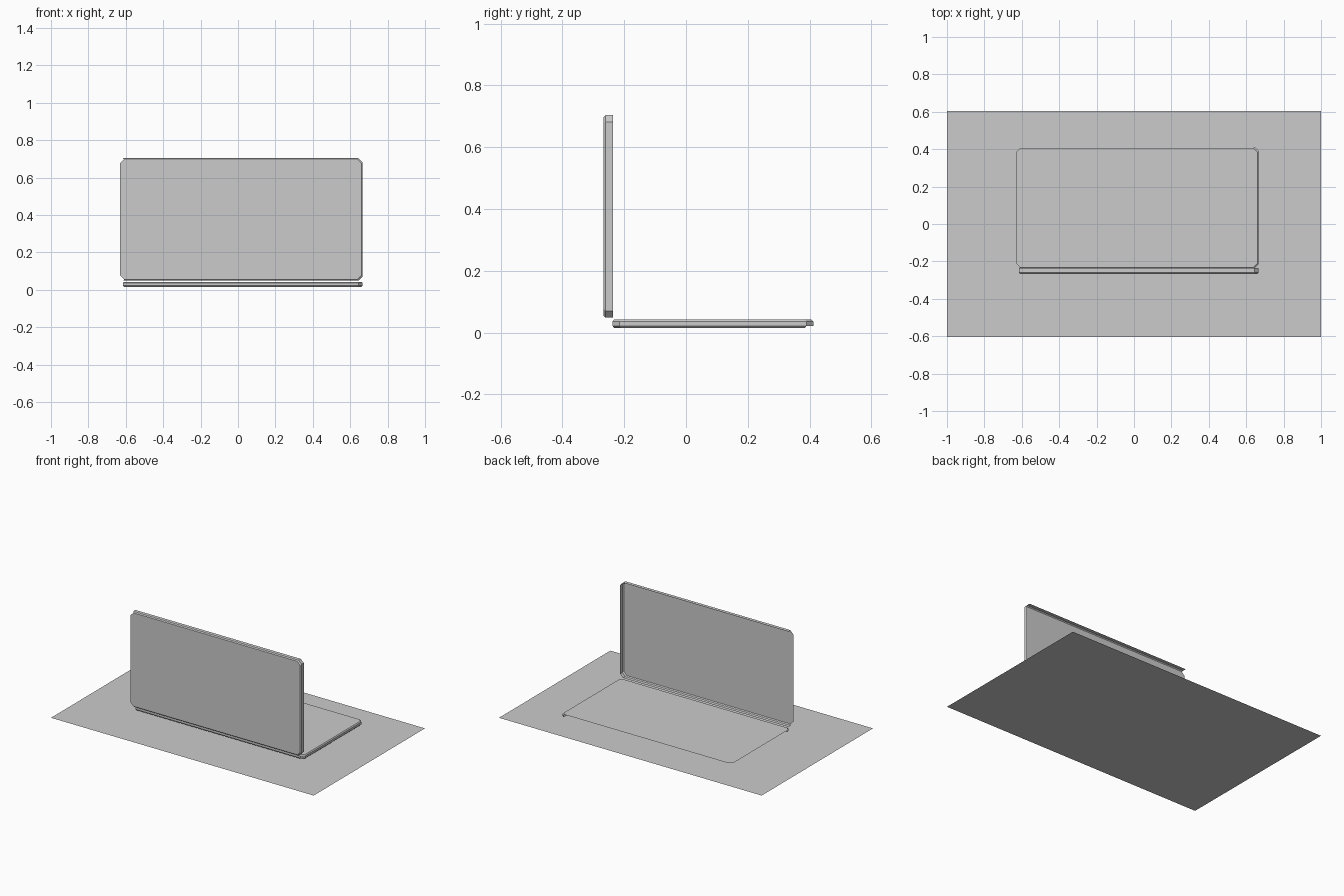
import bpy
import bmesh
from math import radians
from mathutils import Matrix

if "Cube" in bpy.data.objects:
    bpy.data.objects.remove(bpy.data.objects["Cube"], do_unlink=True)

grey = bpy.data.materials.new("plain grey")
grey.use_nodes = True
grey.diffuse_color = (0.6, 0.6, 0.6, 1)
grey.node_tree.nodes["Principled BSDF"].inputs["Base Color"].default_value = (0.6, 0.6, 0.6, 1)

SIDES = ["right", "right_far", "far", "left_far", "left", "left_near", "near", "right_near"]


def add_object(name, bm):
    mesh = bpy.data.meshes.new(name)
    bm.to_mesh(mesh)
    bm.free()
    mesh.materials.append(grey)
    obj = bpy.data.objects.new(name, mesh)
    bpy.context.collection.objects.link(obj)
    return obj


def outline(x0, x1, y0, y1, inset, cut=0.022):
    """Rectangle with clipped corners, starting at the right side."""
    a, b, c, d = x0 + inset, x1 - inset, y0 + inset, y1 - inset
    return [(b, c + cut), (b, d - cut), (b - cut, d), (a + cut, d),
            (a, d - cut), (a, c + cut), (a + cut, c), (b - cut, c)]


def open_shell(name, bounds, rings, walls, lip_walls, matrix):
    """Flat panel with a rim on some sides; rings are (inset, height), panel first."""
    bm = bmesh.new()
    loops = [[bm.verts.new((x, y, h)) for x, y in outline(*bounds, inset)]
             for inset, h in rings]
    bm.faces.new(loops[0])
    for level, (top, low) in enumerate(zip(loops, loops[1:])):
        for i, side in enumerate(SIDES):
            if side in (walls if level < 2 else lip_walls):
                j = (i + 1) % len(SIDES)
                bm.faces.new((top[i], low[i], low[j], top[j]))
    bmesh.ops.delete(bm, geom=[v for v in bm.verts if not v.link_faces], context="VERTS")
    bm.transform(matrix)
    return add_object(name, bm)


# Ground sheet
bm = bmesh.new()
bmesh.ops.create_grid(bm, x_segments=1, y_segments=1, size=1,
                      matrix=Matrix.Diagonal((1, 0.605, 1, 1)))
add_object("ground_sheet", bm)

# Lying base panel, rim open at the back and left
open_shell("base_panel", (-0.637, 0.666, -0.238, 0.412),
           [(0.006, 0.042), (0, 0.036), (0, 0.0215), (0.006, 0.0146)],
           {"right", "right_far", "right_near", "near"},
           {"right", "right_near", "near"}, Matrix.Identity(4))

# Upright screen panel, rim open on the left
open_shell("screen_panel", (-0.637, 0.666, 0.0485, 0.704),
           [(0.006, 0.267), (0, 0.2605), (0, 0.236)],
           {"right", "right_far", "far", "right_near", "near"},
           set(), Matrix.Rotation(radians(90), 4, "X"))
